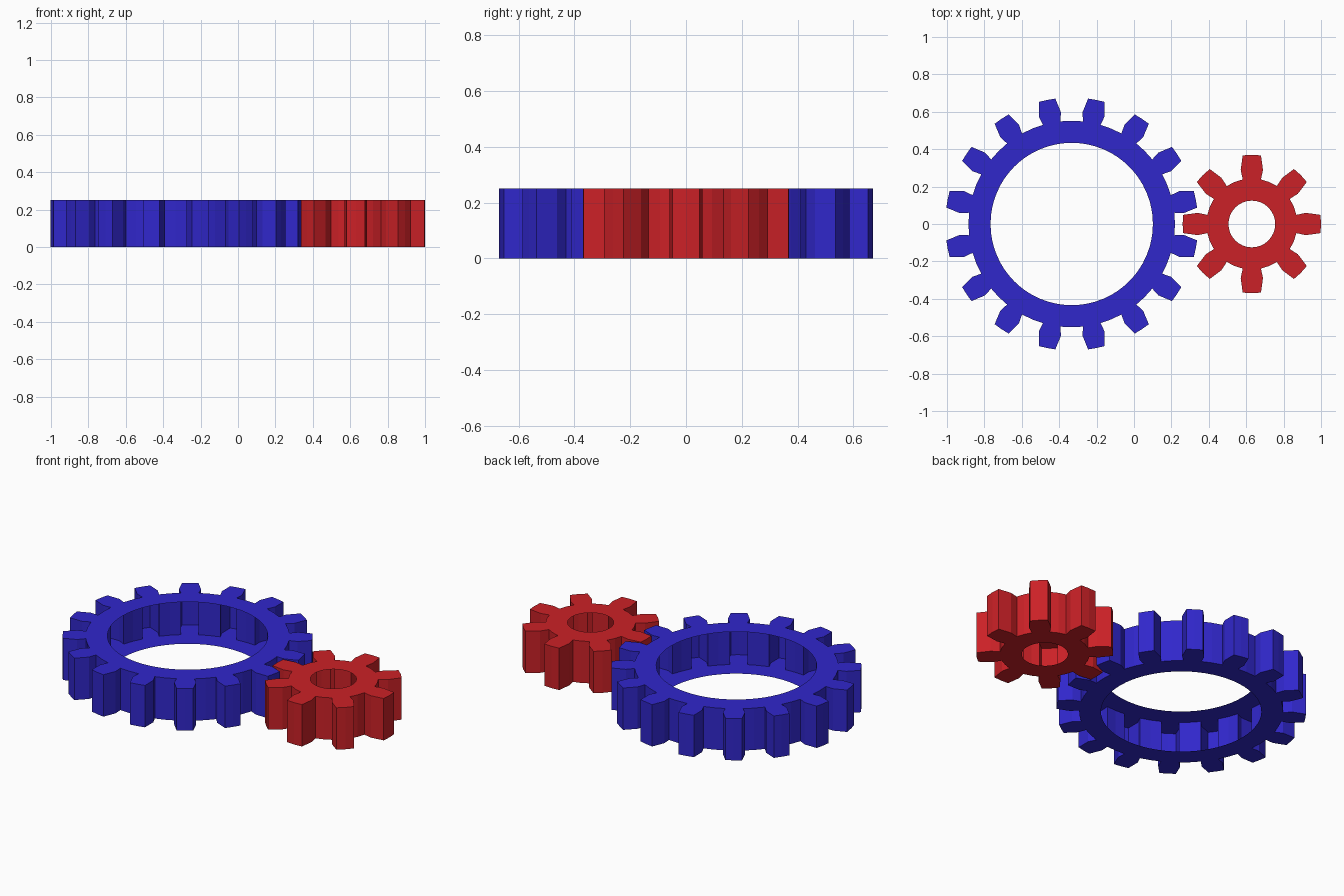
import bpy, bmesh
from math import sin, cos, radians, pi

if "Cube" in bpy.data.objects:
    bpy.data.objects.remove(bpy.data.objects["Cube"])

HEIGHT = 0.25


def gear(name, cx, teeth, phase, hole, root, mid, tip, half, color):
    """Gear shell with an open bore. half = half-widths of a tooth at root, mid, tip."""
    bm = bmesh.new()
    step = 2 * pi / teeth
    hb, hm, ht = (w / r for w, r in zip(half, (root, mid, tip)))

    def pt(r, a, z):
        return bm.verts.new((cx + r * cos(a), r * sin(a), z))

    layers = []
    for z in (0, HEIGHT):
        inner, base, outer, crowns = [], [], [], []
        for i in range(teeth):
            a = phase + i * step
            # ring points: tooth left, tooth centre, tooth right, valley centre
            angles = (a - hb, a, a + hb, a + step / 2)
            inner += [pt(hole, t, z) for t in angles]
            b = [pt(root, t, z) for t in angles]
            base += b
            # tooth flanks bulge at mid height, then taper to the tip
            crown = [pt(mid, a - hm, z), pt(tip, a - ht, z), pt(tip, a, z),
                     pt(tip, a + ht, z), pt(mid, a + hm, z)]
            outer += [b[0]] + crown + [b[2], b[3]]
            crowns.append([b[0]] + crown + [b[2], b[1]])
        # flat ring and tooth faces
        n = len(base)
        faces = [[inner[k], base[k], base[(k + 1) % n], inner[(k + 1) % n]] for k in range(n)]
        for f in faces + crowns:
            bm.faces.new(f if z else f[::-1])
        layers.append(outer)

    # outer side wall
    lo, hi = layers
    n = len(lo)
    for k in range(n):
        j = (k + 1) % n
        bm.faces.new((lo[k], lo[j], hi[j], hi[k]))

    mesh = bpy.data.meshes.new(name)
    bm.to_mesh(mesh)
    bm.free()
    mat = bpy.data.materials.new(name + "_paint")
    mat.diffuse_color = color
    mat.use_nodes = True
    mat.node_tree.nodes["Principled BSDF"].inputs["Base Color"].default_value = mat.diffuse_color
    mesh.materials.append(mat)
    obj = bpy.data.objects.new(name, mesh)
    bpy.context.collection.objects.link(obj)
    return obj


# large 16-tooth wheel and small 8-tooth pinion, meshing on the x axis
gear("large_gear", -0.333, 16, radians(11.25), 0.434, 0.552, 0.60, 0.676,
     (0.048, 0.060, 0.045), (0.03, 0.02, 0.6, 1))
gear("small_gear", 0.63, 8, 0, 0.125, 0.243, 0.295, 0.37,
     (0.049, 0.060, 0.049), (0.6, 0.015, 0.02, 1))
